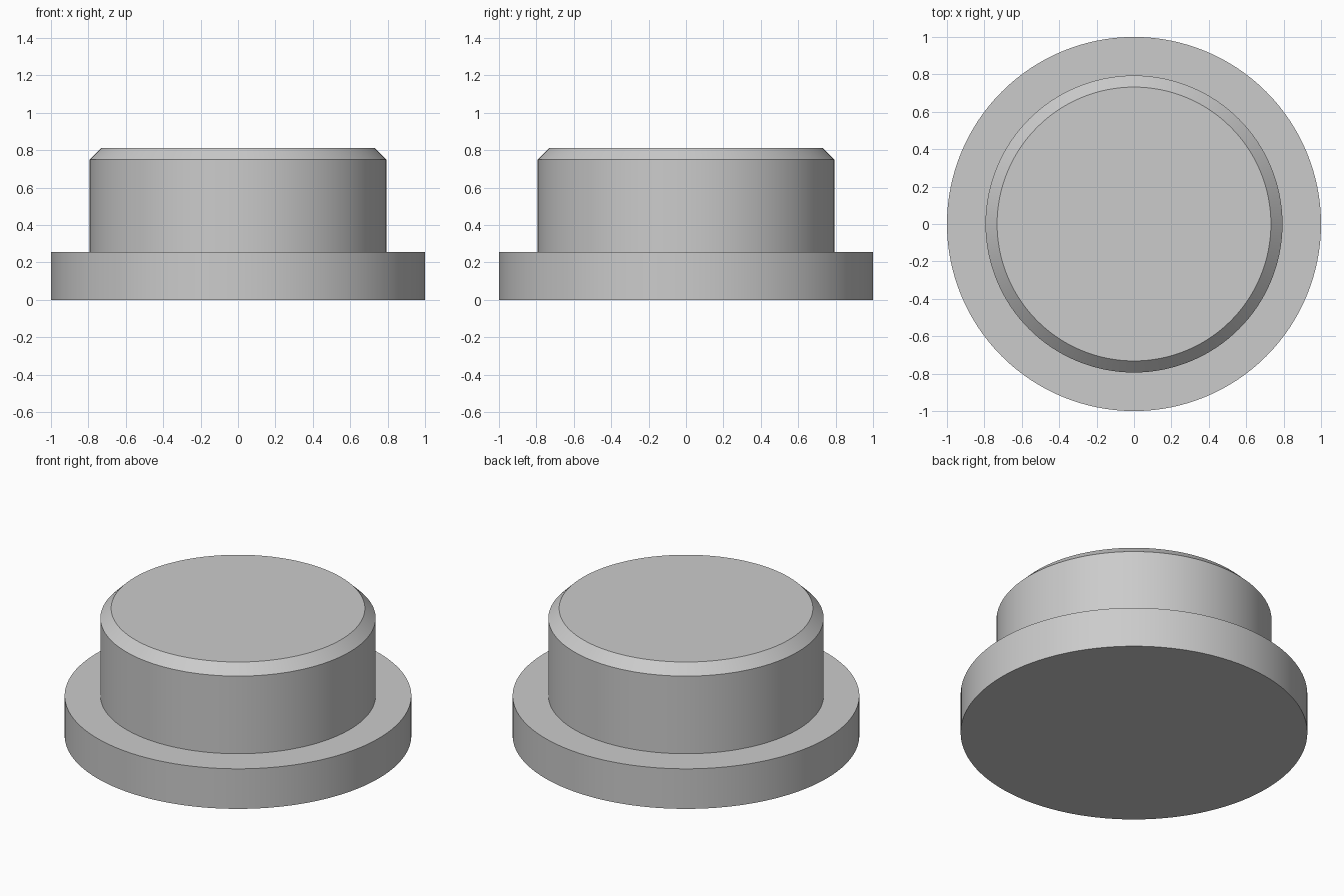
import bpy
import bmesh
import math

if "Cube" in bpy.data.objects:
    bpy.data.objects.remove(bpy.data.objects["Cube"], do_unlink=True)

# One plain grey material
grey = bpy.data.materials.new("plain_grey")
grey.use_nodes = True
colour = (0.6, 0.6, 0.6, 1.0)
grey.diffuse_color = colour
grey.node_tree.nodes["Principled BSDF"].inputs["Base Color"].default_value = colour

SEGMENTS = 128
# Half profile (radius, height): wide flange, plug body, chamfered rim
PROFILE = [(1.0, 0.0), (1.0, 0.255), (0.794, 0.255),
           (0.794, 0.749), (0.732, 0.81)]


def revolve(name, profile, material):
    """Closed solid of revolution about z with flat end caps."""
    bm = bmesh.new()
    rings = []
    for radius, height in profile:
        rings.append([bm.verts.new((radius * math.cos(a), radius * math.sin(a), height))
                      for a in (math.tau * i / SEGMENTS for i in range(SEGMENTS))])
    for low, high in zip(rings, rings[1:]):
        for i in range(SEGMENTS):
            j = (i + 1) % SEGMENTS
            bm.faces.new((low[i], low[j], high[j], high[i]))
    bm.faces.new(rings[0][::-1])
    bm.faces.new(rings[-1])
    bmesh.ops.recalc_face_normals(bm, faces=bm.faces)
    mesh = bpy.data.meshes.new(name)
    bm.to_mesh(mesh)
    bm.free()
    mesh.materials.append(material)
    obj = bpy.data.objects.new(name, mesh)
    bpy.context.collection.objects.link(obj)
    return obj


# Flanged plug, smooth round walls with sharp edges
plug = revolve("flanged_plug", PROFILE, grey)
bpy.ops.object.select_all(action="DESELECT")
plug.select_set(True)
bpy.context.view_layer.objects.active = plug
bpy.ops.object.shade_smooth_by_angle(angle=math.radians(30))
